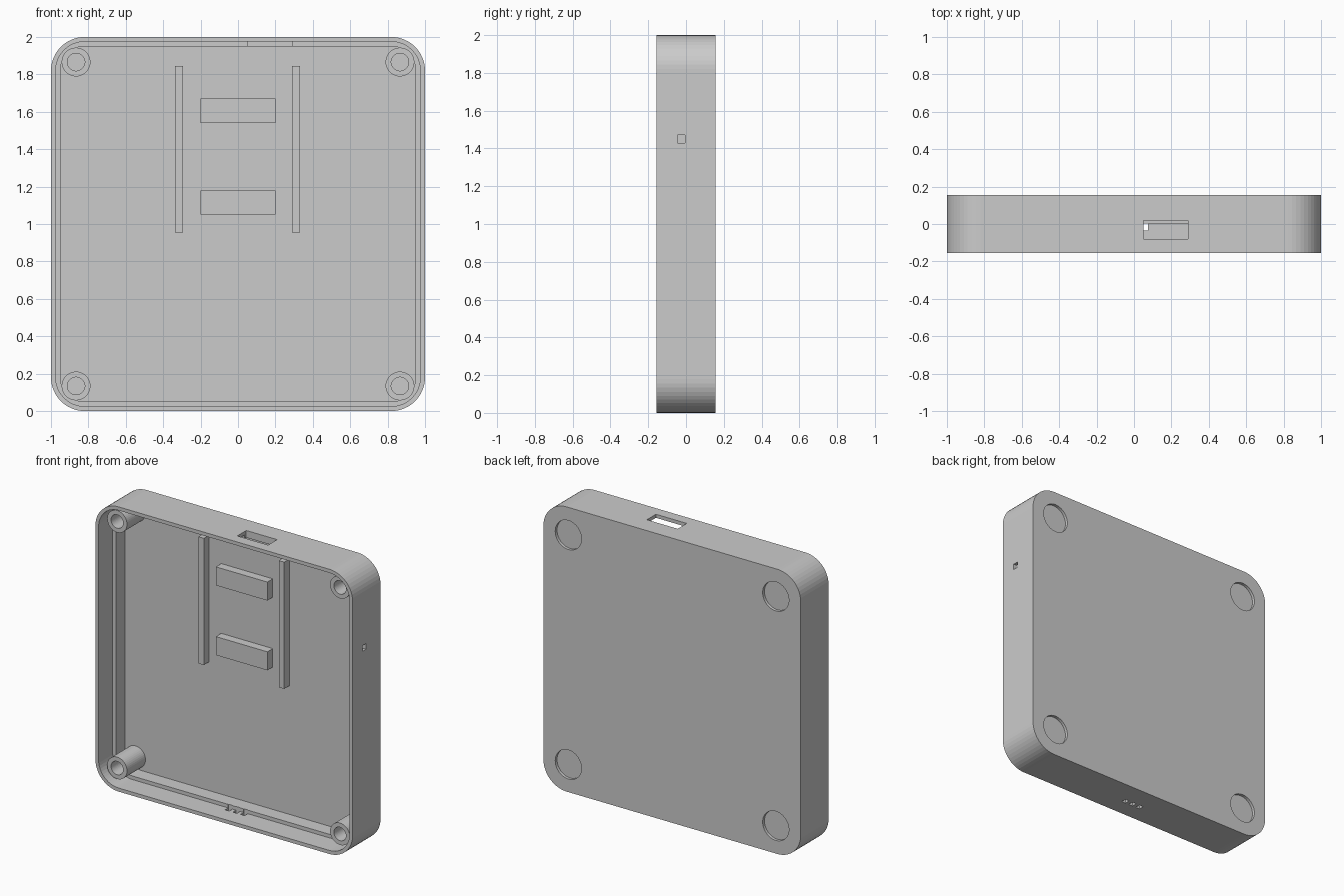
import bpy, bmesh, math

if "Cube" in bpy.data.objects:
    bpy.data.objects.remove(bpy.data.objects["Cube"])

FRONT, BACK = -0.155, 0.155     # y extents of the case
LEDGE, FLOOR = 0.0, 0.1         # y of the lip ledge and of the inner floor


def prism(name, outline, y0, y1):
    """Extrude an (x, z) outline from y0 to y1."""
    bm = bmesh.new()
    face = bm.faces.new([bm.verts.new((x, y0, z)) for x, z in outline])
    ext = bmesh.ops.extrude_face_region(bm, geom=[face])
    moved = [v for v in ext["geom"] if isinstance(v, bmesh.types.BMVert)]
    bmesh.ops.translate(bm, verts=moved, vec=(0, y1 - y0, 0))
    bmesh.ops.recalc_face_normals(bm, faces=bm.faces)
    mesh = bpy.data.meshes.new(name)
    bm.to_mesh(mesh)
    bm.free()
    obj = bpy.data.objects.new(name, mesh)
    bpy.context.collection.objects.link(obj)
    return obj


def rounded_square(inset, radius=0.18, steps=12):
    r, c = radius - inset, 1 - radius
    pts = []
    for q, (sx, sz) in enumerate([(1, 1), (-1, 1), (-1, -1), (1, -1)]):
        for i in range(steps + 1):
            a = math.radians(90) * (q + i / steps)
            pts.append((sx * c + r * math.cos(a), 1 + sz * c + r * math.sin(a)))
    return pts


def circle(x, z, r, n=40):
    return [(x + r * math.cos(2 * math.pi * i / n),
             z + r * math.sin(2 * math.pi * i / n)) for i in range(n)]


def block(name, x0, x1, y0, y1, z0, z1):
    return prism(name, [(x0, z0), (x1, z0), (x1, z1), (x0, z1)], y0, y1)


def cut(target, cutter):
    cutter.hide_render = True
    mod = target.modifiers.new("cut", 'BOOLEAN')
    mod.operation, mod.solver, mod.object = 'DIFFERENCE', 'EXACT', cutter
    bpy.context.view_layer.objects.active = target
    bpy.ops.object.modifier_apply(modifier=mod.name)
    bpy.data.objects.remove(cutter)


# Open case with a stepped lip
case = prism("case_shell", rounded_square(0), FRONT, BACK)
cut(case, prism("cavity", rounded_square(0.05), FRONT - 0.05, FLOOR))
cut(case, prism("lip_step", rounded_square(0.025), FRONT - 0.06, LEDGE))

# Port in the top, pin hole in the right side, three slots in the bottom
cut(case, block("port", 0.05, 0.29, -0.08, 0.02, 1.9, 2.1))
cut(case, block("pin_hole", 0.9, 1.1, -0.044, -0.006, 1.43, 1.47))
for x in (-0.06, 0, 0.06):
    cut(case, block("slot", x - 0.016, x + 0.016, -0.035, 0.003, -0.1, 0.1))

# Round foot recesses on the back, hollow screw posts in the corners
for sx in (-1, 1):
    for sz in (-1, 1):
        cut(case, prism("foot_recess", circle(sx * 0.806, 1 + sz * 0.806, 0.102),
                        BACK - 0.02, BACK + 0.05))
        x, z = sx * 0.866, 1 + sz * 0.866
        post = prism("screw_post", circle(x, z, 0.077), -0.105, FLOOR + 0.005)
        cut(post, prism("post_bore", circle(x, z, 0.047), -0.2, FLOOR))

# Board rails and support blocks on the floor
for x in (-0.315, 0.31):
    block("board_rail", x - 0.021, x + 0.021, 0.04, FLOOR + 0.005, 0.955, 1.845)
for z in (1.115, 1.605):
    block("support_block", -0.2, 0.2, 0.04, FLOOR + 0.005, z - 0.065, z + 0.065)
